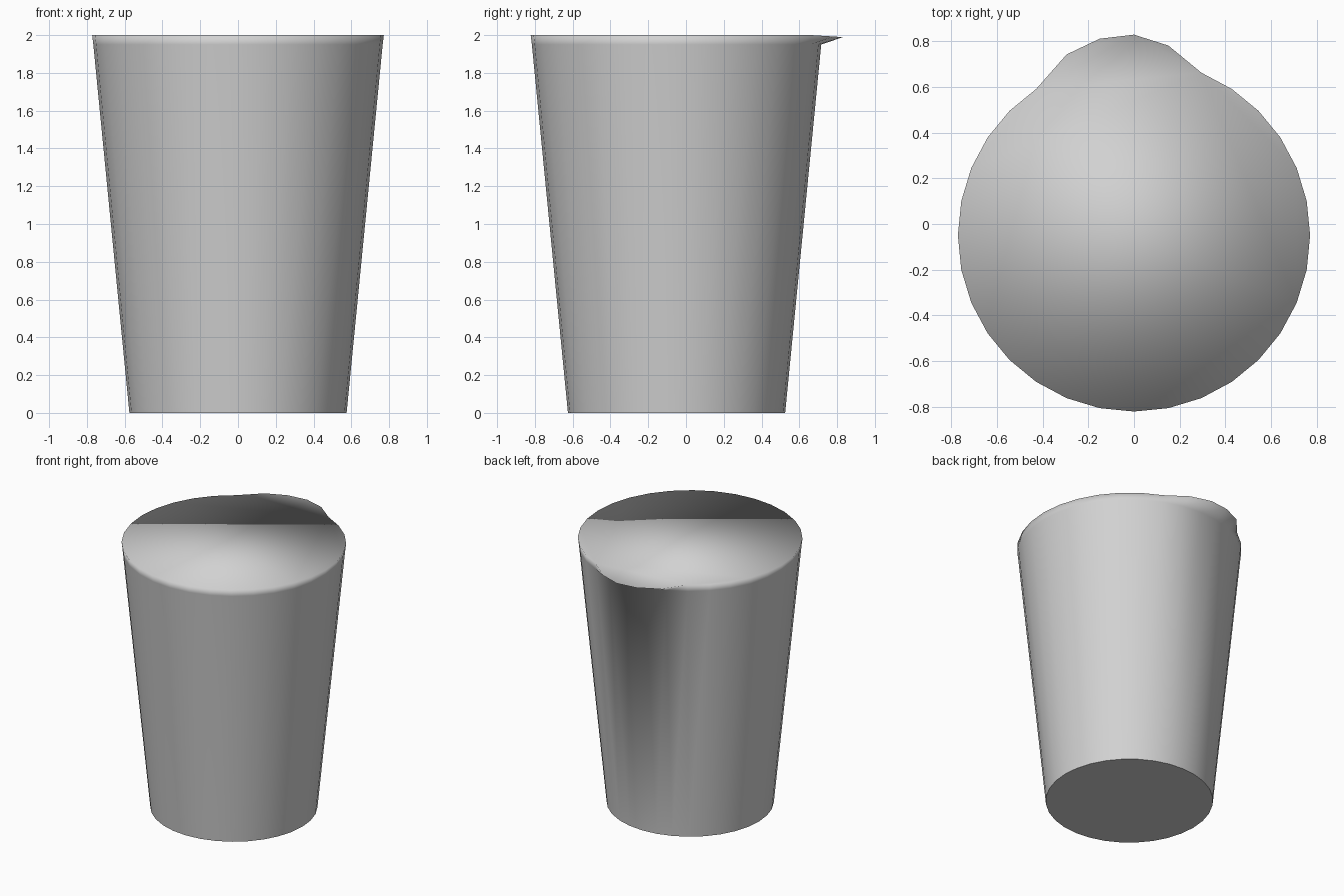
import bpy
import bmesh
from math import sin, cos, tau

cube = bpy.data.objects.get("Cube")
if cube:
    bpy.data.objects.remove(cube, do_unlink=True)

SIDES = 32
CENTRE_Y = -0.05

# Single grey material
grey = bpy.data.materials.new("light grey")
grey.use_nodes = True
colour = (0.64, 0.64, 0.64, 1)
grey.diffuse_color = colour
grey.node_tree.nodes["Principled BSDF"].inputs["Base Color"].default_value = colour

bm = bmesh.new()


def ring(radius, z):
    """Ring of vertices, the first one at the back (+y)."""
    return [bm.verts.new((radius * sin(tau * i / SIDES),
                          CENTRE_Y + radius * cos(tau * i / SIDES), z))
            for i in range(SIDES)]


# Tapered body with a narrow band below the rim
rings = [ring(0.575, 0), ring(0.766, 1.95), ring(0.772, 2)]
for low, high in zip(rings, rings[1:]):
    for i in range(SIDES):
        j = (i + 1) % SIDES
        bm.faces.new((low[j], low[i], high[i], high[j]))
bottom = bm.faces.new(rings[0])
top = bm.faces.new(reversed(rings[-1]))

# Pouring lip pulled out of the back rim, slightly uneven
for index, pull in {-2: 0.08, -1: 0.105, 0: 0.108, 1: 0.075}.items():
    vert = rings[-1][index]
    vert.co.y += pull
    vert.co.z -= pull * 0.1

bmesh.ops.recalc_face_normals(bm, faces=bm.faces)

# Soft shading over the wall and top, flat base
for face in bm.faces:
    face.smooth = face is not bottom

mesh = bpy.data.meshes.new("cup")
bm.to_mesh(mesh)
bm.free()
mesh.materials.append(grey)
cup = bpy.data.objects.new("cup_with_lip", mesh)
bpy.context.scene.collection.objects.link(cup)
